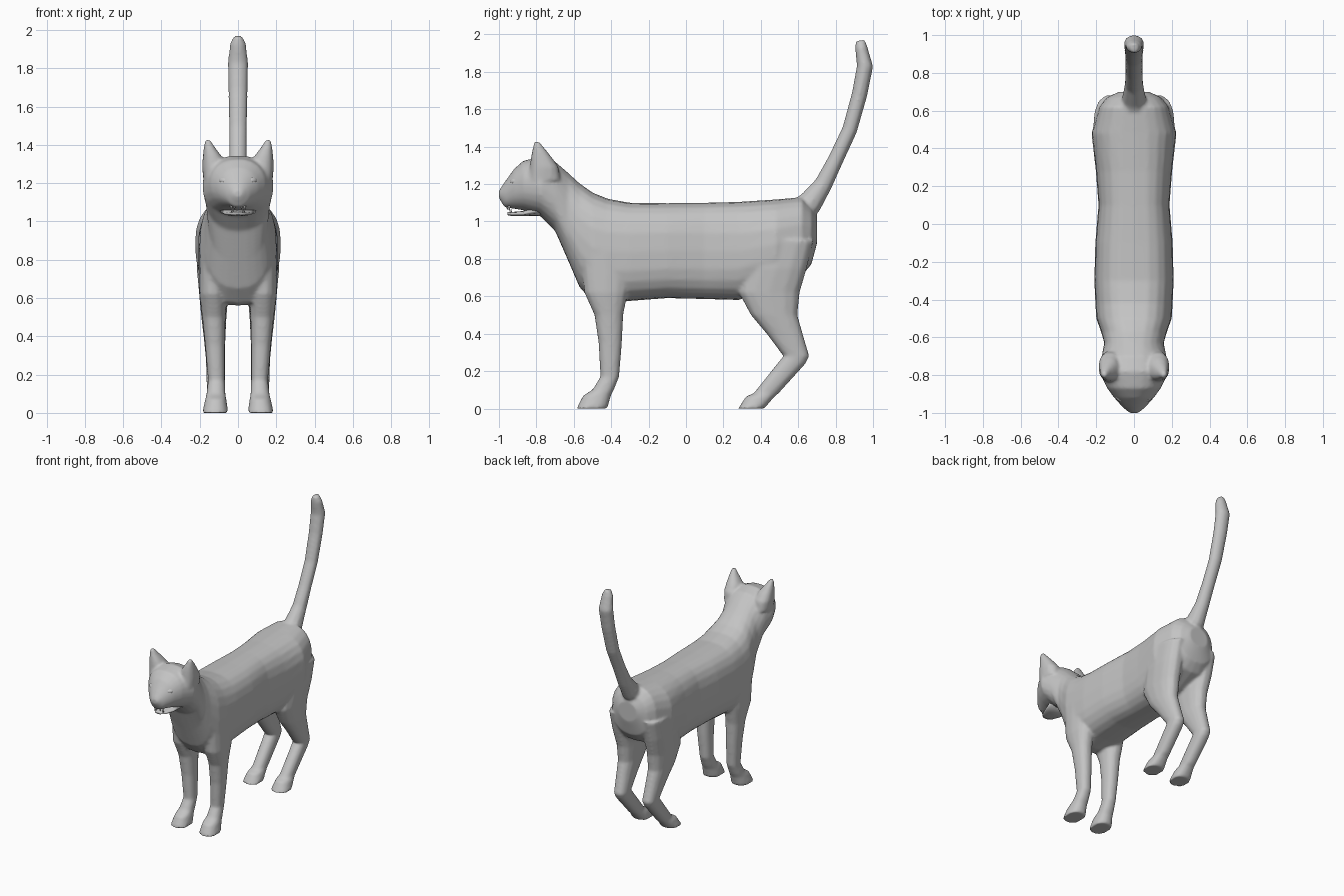
import bpy, bmesh, math
from mathutils import Vector

cube = bpy.data.objects.get("Cube")
if cube:
    bpy.data.objects.remove(cube, do_unlink=True)

# One plain grey for everything
grey = bpy.data.materials.new("plain grey")
grey.use_nodes = True
COLOUR = (0.55, 0.55, 0.55, 1)
grey.diffuse_color = COLOUR
bsdf = next(n for n in grey.node_tree.nodes if n.type == 'BSDF_PRINCIPLED')
bsdf.inputs["Base Color"].default_value = COLOUR
bsdf.inputs["Roughness"].default_value = 0.8


def loft(bm, sections, sides=16):
    """Skin rings given as (centre, u, v, exponent) into a closed tube."""
    rings = []
    for c, u, v, n in sections:
        ring = []
        for i in range(sides):
            a = 2 * math.pi * i / sides
            ca, sa = math.cos(a), math.sin(a)
            p = (Vector(c) + Vector(u) * math.copysign(abs(ca) ** (2 / n), ca)
                 + Vector(v) * math.copysign(abs(sa) ** (2 / n), sa))
            ring.append(bm.verts.new(p))
        rings.append(ring)
    faces = [bm.faces.new(rings[0]), bm.faces.new(rings[-1])]
    for r, s in zip(rings, rings[1:]):
        for i in range(sides):
            j = (i + 1) % sides
            faces.append(bm.faces.new((r[i], r[j], s[j], s[i])))
    bmesh.ops.recalc_face_normals(bm, faces=faces)


def finish(name, bm):
    mesh = bpy.data.meshes.new(name)
    bm.to_mesh(mesh)
    bm.free()
    mesh.materials.append(grey)
    for p in mesh.polygons:
        p.use_smooth = True
    ob = bpy.data.objects.new(name, mesh)
    bpy.context.collection.objects.link(ob)
    return ob


def flat_ring(z, x0, x1, y0, y1, side, n=2.3):
    return ((side * (x0 + x1) / 2, (y0 + y1) / 2, z),
            ((x1 - x0) / 2, 0, 0), (0, (y1 - y0) / 2, 0), n)


skin = bmesh.new()

# Head, neck and torso: y, bottom, top, half width, squareness
TORSO = [
    (-1.00, 1.125, 1.165, .025, 2), (-.97, 1.075, 1.21, .06, 2.1),
    (-.92, 1.068, 1.28, .105, 2.1), (-.87, 1.06, 1.325, .142, 2.2),
    (-.78, 1.03, 1.345, .187, 2.2), (-.70, .95, 1.32, .172, 2.2),
    (-.63, .79, 1.26, .158, 2.3), (-.57, .65, 1.205, .175, 2.4),
    (-.50, .57, 1.155, .200, 2.6), (-.42, .56, 1.122, .205, 2.7),
    (-.30, .575, 1.10, .210, 2.8), (-.10, .59, 1.098, .205, 2.8),
    (.10, .585, 1.10, .188, 2.8), (.28, .58, 1.105, .202, 2.7),
    (.48, .64, 1.118, .225, 2.5), (.62, .71, 1.13, .185, 2.4),
    (.67, .77, 1.08, .145, 2.3), (.70, .88, 1.03, .08, 2),
]
loft(skin, [((0, y, (b + t) / 2), (w, 0, 0), (0, 0, (t - b) / 2), n)
            for y, b, t, w, n in TORSO], 24)

# Legs: z, inner x, outer x, front y, back y
FRONT_LEG = [
    (.85, .05, .205, -.57, -.28), (.62, .06, .203, -.545, -.31),
    (.50, .065, .187, -.49, -.335), (.35, .068, .172, -.468, -.342),
    (.17, .068, .157, -.458, -.357), (.10, .065, .165, -.50, -.385),
    (.07, .06, .172, -.55, -.40), (0, .05, .187, -.587, -.42),
]
HIND_LEG = [
    (.90, .05, .215, .36, .685), (.75, .05, .215, .31, .648),
    (.62, .05, .203, .28, .61), (.50, .06, .192, .345, .597),
    (.40, .065, .18, .43, .625), (.28, .068, .168, .52, .66),
    (.24, .068, .167, .487, .64), (.08, .068, .162, .36, .495),
    (.065, .062, .17, .32, .475), (0, .05, .187, .278, .42),
]
# Ears: the rear edge slopes down into the neck
EAR = [
    (1.22, .075, .182, -.84, -.67), (1.29, .065, .188, -.835, -.68),
    (1.34, .085, .184, -.83, -.715), (1.39, .122, .179, -.82, -.755),
    (1.428, .146, .17, -.812, -.785),
]
for side in (-1, 1):
    for leg in (FRONT_LEG, HIND_LEG, EAR):
        loft(skin, [flat_ring(*r, side) for r in leg], 14)

# Tail: y, z, half width, half thickness, swept square to its path
TAIL = [
    (.58, 1.03, .09, .08), (.665, 1.10, .064, .068), (.735, 1.20, .05, .05),
    (.80, 1.33, .047, .043), (.875, 1.49, .048, .042), (.928, 1.68, .051, .043),
    (.957, 1.83, .054, .045), (.937, 1.93, .042, .034), (.932, 1.968, .022, .026),
]
sections = []
for i, (y, z, w, d) in enumerate(TAIL):
    a, b = TAIL[max(i - 1, 0)], TAIL[min(i + 1, len(TAIL) - 1)]
    t = Vector((0, b[0] - a[0], b[1] - a[1])).normalized()
    sections.append(((0, y, z), (w, 0, 0), Vector((0, -t.z, t.y)) * d, 2))
loft(skin, sections, 10)

# Fuse the tubes into one continuous skin
body = finish("cat_body", skin)
remesh = body.modifiers.new("fuse", 'REMESH')
remesh.mode = 'VOXEL'
remesh.voxel_size = 0.01
remesh.use_smooth_shade = True
relax = body.modifiers.new("soften", 'SMOOTH')
relax.factor = 0.5
relax.iterations = 6

# Lower jaw, slightly open
jaw = bmesh.new()
loft(jaw, [((0, y, z), (w, 0, 0), (0, 0, h), 2.2) for y, z, w, h in [
    (-.955, 1.042, .025, .008), (-.93, 1.04, .048, .011),
    (-.87, 1.042, .075, .014), (-.78, 1.06, .10, .03)]], 12)
finish("lower_jaw", jaw)

# Teeth: small cones along the upper and lower lips
teeth = bmesh.new()
for side in (-1, 1):
    for x, y, top, tip in [(.035, -.945, 1.082, 1.052), (.018, -.955, 1.08, 1.062),
                           (.028, -.935, 1.045, 1.068)]:
        loft(teeth, [((side * x, y, top), (.007, 0, 0), (0, .007, 0), 2),
                     ((side * x, y, tip), (.001, 0, 0), (0, .001, 0), 2)], 6)
finish("teeth", teeth)

# Eyes with raised lids
for side, label in ((-1, "right"), (1, "left")):
    bpy.ops.mesh.primitive_uv_sphere_add(segments=16, ring_count=10, radius=1)
    eye = bpy.context.object
    eye.name = label + "_eye"
    eye.scale = (.026, .014, .017)
    bpy.ops.mesh.primitive_torus_add(major_segments=20, minor_segments=6,
                                     major_radius=.026, minor_radius=.005)
    lid = bpy.context.object
    lid.name = label + "_eyelid"
    lid.data.transform(lid.matrix_world.Rotation(math.pi / 2, 4, 'X'))
    lid.scale = (1, 1, .72)
    for ob in (eye, lid):
        ob.location = (side * .077, -.923, 1.215)
        ob.rotation_euler = (math.radians(-25), math.radians(side * -8), math.radians(side * 38))
        ob.data.materials.append(grey)
        for p in ob.data.polygons:
            p.use_smooth = True
